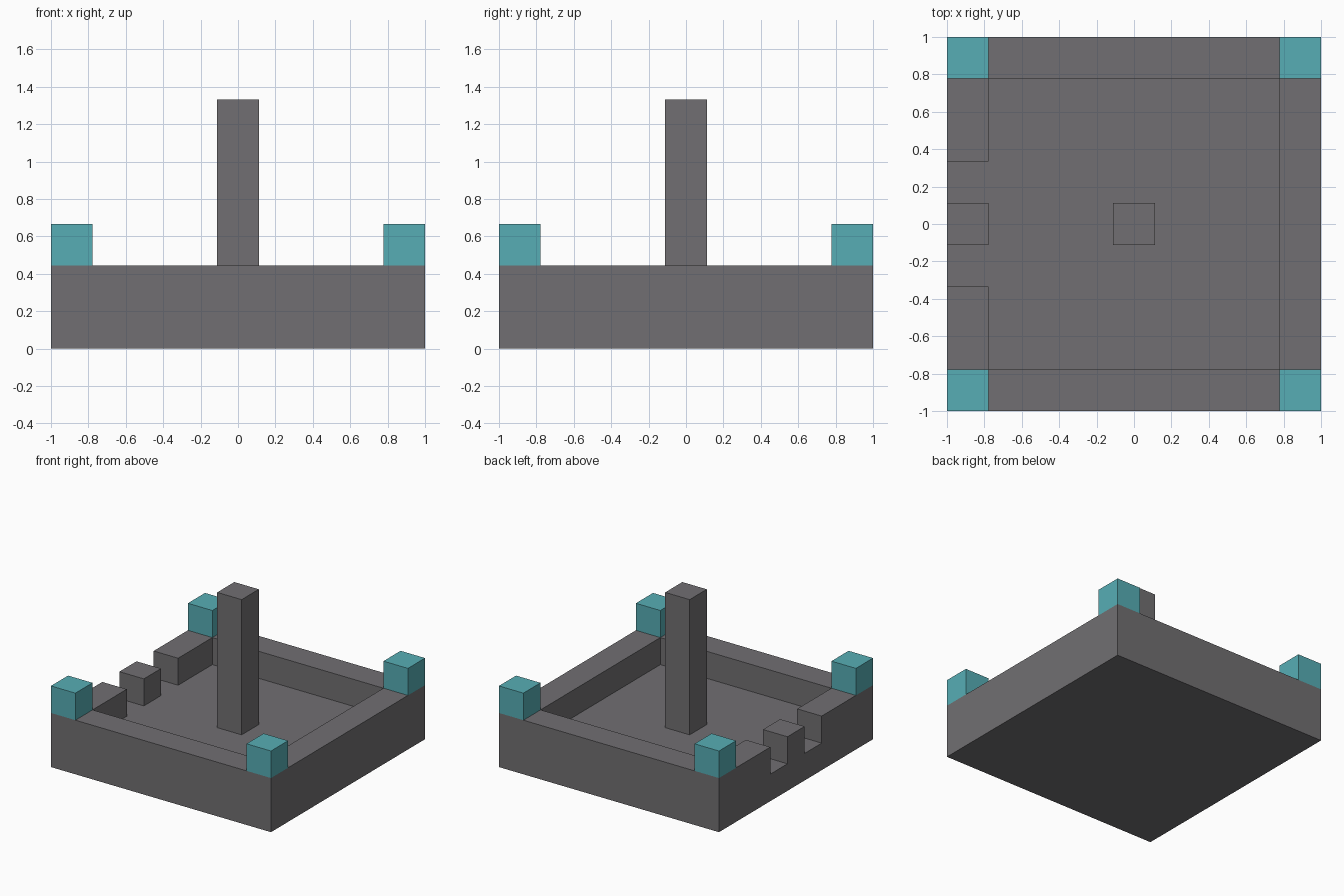
import bpy, bmesh
from mathutils import Vector

old = bpy.data.objects.get("Cube")
if old:
    bpy.data.objects.remove(old, do_unlink=True)

U = 2 / 9        # the whole model sits on a nine-by-nine block grid


def material(name, colour):
    mat = bpy.data.materials.new(name)
    mat.use_nodes = True
    mat.diffuse_color = (*colour, 1)
    mat.node_tree.nodes["Principled BSDF"].inputs["Base Color"].default_value = (*colour, 1)
    return mat


stone = material("grey stone", (0.165, 0.159, 0.168))
teal = material("teal", (0.095, 0.423, 0.462))


def add_box(bm, low, high):
    """Add a box between two corners given in grid blocks."""
    low, high = Vector(low) * U, Vector(high) * U
    verts = bmesh.ops.create_cube(bm, size=1)["verts"]
    bmesh.ops.scale(bm, vec=high - low, verts=verts)
    bmesh.ops.translate(bm, vec=(low + high) / 2, verts=verts)


def finish(bm, name, mat):
    bmesh.ops.recalc_face_normals(bm, faces=bm.faces[:])
    mesh = bpy.data.meshes.new(name)
    bm.to_mesh(mesh)
    bm.free()
    mesh.materials.append(mat)
    obj = bpy.data.objects.new(name, mesh)
    bpy.context.collection.objects.link(obj)
    return obj


def box(name, low, high, mat):
    bm = bmesh.new()
    add_box(bm, low, high)
    return finish(bm, name, mat)


# Floor slab, cut along the wall and notch lines
bm = bmesh.new()
add_box(bm, (-4.5, -4.5, 0), (4.5, 4.5, 1))
cuts = [((1, 0, 0), (-3.5, 3.5)), ((0, 1, 0), (-3.5, -1.5, -0.5, 0.5, 1.5, 3.5))]
for axis, offsets in cuts:
    for offset in offsets:
        bmesh.ops.bisect_plane(bm, geom=bm.verts[:] + bm.edges[:] + bm.faces[:],
                               plane_co=Vector(axis) * offset * U, plane_no=axis)


# Perimeter wall raised from the slab, leaving two notches on the -x side
def is_wall(face):
    c = face.calc_center_median() / U
    on_rim = max(abs(c.x), abs(c.y)) > 3.5
    in_notch = c.x < -3.5 and 0.5 < abs(c.y) < 1.5
    return c.z > 0.99 and on_rim and not in_notch


rim = [f for f in bm.faces if is_wall(f)]
raised = bmesh.ops.extrude_face_region(bm, geom=rim)["geom"]
bmesh.ops.translate(bm, vec=(0, 0, U),
                    verts=[g for g in raised if isinstance(g, bmesh.types.BMVert)])
leftover = [f for f in rim if f.is_valid]
if leftover:
    bmesh.ops.delete(bm, geom=leftover, context='FACES')
bmesh.ops.dissolve_limit(bm, angle_limit=0.01, verts=bm.verts[:], edges=bm.edges[:])
finish(bm, "walled_base", stone)

# Central pillar
box("central_pillar", (-0.5, -0.5, 1), (0.5, 0.5, 6), stone)

# Corner blocks on top of the wall
for x, side in ((-4, "right"), (4, "left")):
    for y, end in ((-4, "front"), (4, "back")):
        box(f"{end}_{side}_corner_block", (x - 0.5, y - 0.5, 2), (x + 0.5, y + 0.5, 3), teal)
